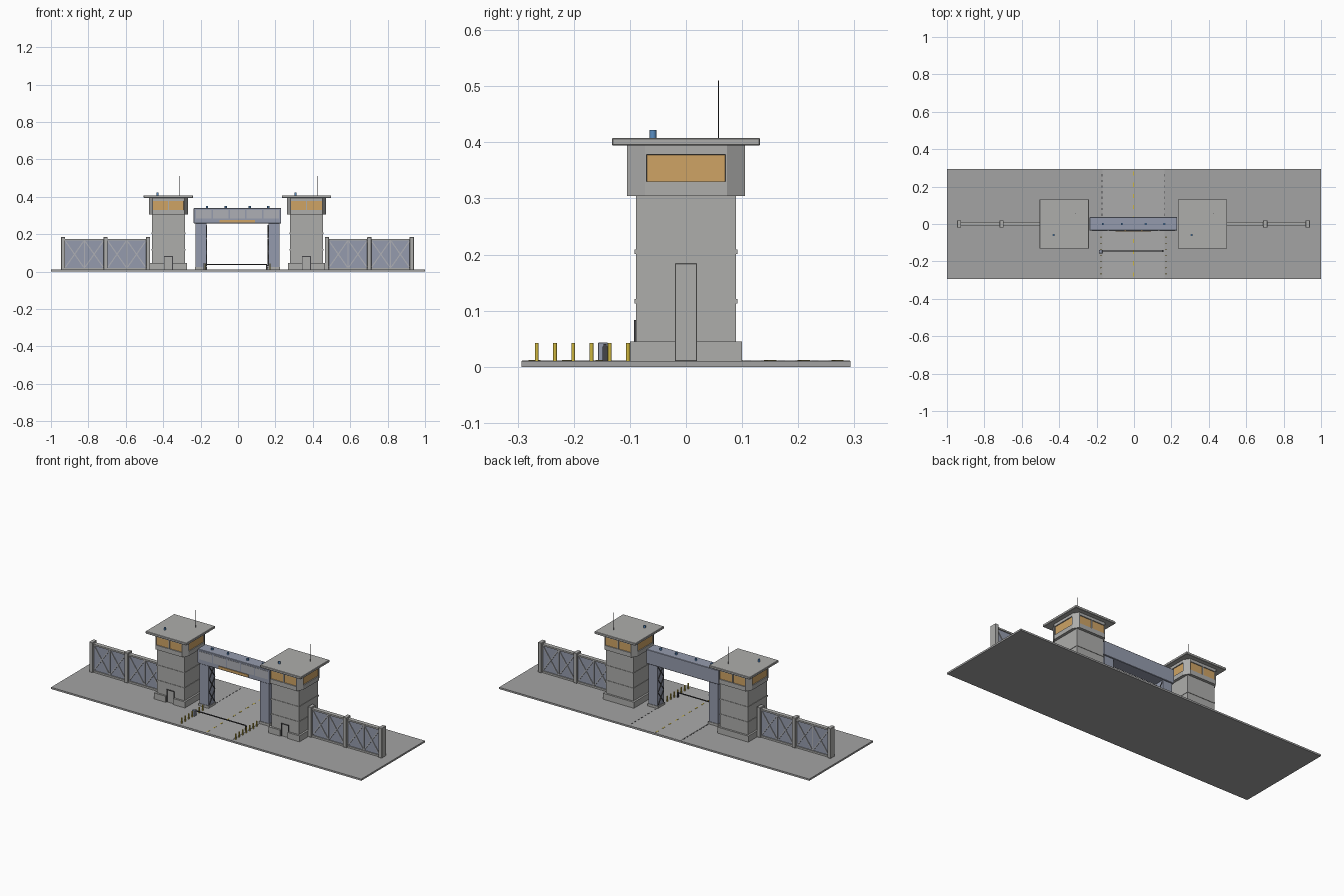
import bpy, bmesh, math
from mathutils import Matrix, Vector

if "Cube" in bpy.data.objects:
    bpy.data.objects.remove(bpy.data.objects["Cube"])

CX = -0.003  # centre line of the gate


def mat(name, r, g, b):
    m = bpy.data.materials.new(name)
    m.diffuse_color = (r, g, b, 1)
    m.use_nodes = True
    m.node_tree.nodes["Principled BSDF"].inputs["Base Color"].default_value = m.diffuse_color
    return m


CONCRETE = mat("concrete", 0.42, 0.42, 0.41)
GROUND = mat("ground_grey", 0.37, 0.37, 0.37)
ROAD = mat("road_grey", 0.41, 0.41, 0.41)
STEEL = mat("blue_grey_steel", 0.30, 0.33, 0.42)
TRIM = mat("light_trim", 0.42, 0.43, 0.46)
AMBER = mat("amber_glass", 0.62, 0.37, 0.13)
YELLOW = mat("safety_yellow", 0.62, 0.47, 0.05)
BLUE = mat("signal_blue", 0.10, 0.27, 0.55)
DARK = mat("dark_metal", 0.06, 0.06, 0.065)


def finish(name, bm, *mats):
    me = bpy.data.meshes.new(name)
    bm.to_mesh(me)
    bm.free()
    ob = bpy.data.objects.new(name, me)
    for m in mats:
        me.materials.append(m)
    bpy.context.collection.objects.link(ob)
    return ob


def add_box(bm, x0, x1, y0, y1, z0, z1):
    c = Vector(((x0 + x1) / 2, (y0 + y1) / 2, (z0 + z1) / 2))
    s = Matrix.Diagonal((abs(x1 - x0), abs(y1 - y0), abs(z1 - z0), 1))
    bmesh.ops.create_cube(bm, size=1, matrix=Matrix.Translation(c) @ s)


def boxes(name, m, items, bevel=0):
    bm = bmesh.new()
    for b in items:
        add_box(bm, *b)
    ob = finish(name, bm, m)
    if bevel:
        mod = ob.modifiers.new("bevel", 'BEVEL')
        mod.width, mod.segments = bevel, 1
    return ob


def cylinders(name, m, items, sides=12):
    """items: (x, y, z0, z1, radius)"""
    bm = bmesh.new()
    for x, y, z0, z1, r in items:
        bmesh.ops.create_cone(bm, cap_ends=True, segments=sides, radius1=r, radius2=r, depth=z1 - z0,
                              matrix=Matrix.Translation((x, y, (z0 + z1) / 2)))
    ob = finish(name, bm, m)
    for p in ob.data.polygons:
        p.use_smooth = len(p.vertices) == 4
    for e in ob.data.edges:  # keep the rims sharp
        a, b = (ob.data.vertices[i].co.z for i in e.vertices)
        e.use_edge_sharp = abs(a - b) < 1e-5
    return ob


def struts(name, m, items, w, d):
    """Flat bars between point pairs; w is the width, d the depth across."""
    bm = bmesh.new()
    for a, b in items:
        a, b = Vector(a), Vector(b)
        along = (b - a).normalized()
        across = Vector((0, 1, 0)) if abs(a.y - b.y) < 1e-6 else Vector((1, 0, 0))
        side = along.cross(across)
        rot = Matrix((side, across, along)).transposed().to_4x4()
        s = Matrix.Diagonal((w, d, (b - a).length, 1))
        bmesh.ops.create_cube(bm, size=1, matrix=Matrix.Translation((a + b) / 2) @ rot @ s)
    return finish(name, bm, m)


# Ground, road and lane dashes
boxes("ground_slab", GROUND, [(-1, 1, -0.293, 0.293, 0, 0.010)])
boxes("road", ROAD, [(CX - 0.165, CX + 0.165, -0.292, 0.292, 0.009, 0.0112)])
boxes("lane_dashes", YELLOW, [(CX - 0.003, CX + 0.003, y - 0.011, y + 0.011, 0.011, 0.0122)
                              for y in [-0.27 + 0.06 * i for i in range(10)]])
boxes("road_edge_dashes", DARK, [(CX + s * 0.168 - 0.0015, CX + s * 0.168 + 0.0015, y - 0.006, y + 0.006, 0.009, 0.0115)
                                 for s in (-1, 1) for y in [0.05 + 0.03 * i for i in range(8)]])


def cabin(x):
    """Chamfered cabin with recessed panes: two front and back, one on each side."""
    h, cx, cy = 0.105, 0.020, 0.032
    ring = [(-h + cx, -h), (0, -h), (h - cx, -h), (h, -h + cy), (h, h - cy),
            (h - cx, h), (0, h), (-h + cx, h), (-h, h - cy), (-h, -h + cy)]
    bm = bmesh.new()
    rows = [[bm.verts.new((x + px, py, z)) for px, py in ring] for z in (0.304, 0.327, 0.381, 0.394)]
    n, panes = len(ring), []
    for k in range(3):
        for i in range(n):
            j = (i + 1) % n
            f = bm.faces.new((rows[k][i], rows[k][j], rows[k + 1][j], rows[k + 1][i]))
            if k == 1 and i not in (2, 4, 7, 9):
                panes.append(f)
    bm.faces.new(rows[0][::-1])
    bm.faces.new(rows[3])
    bm.normal_update()
    bmesh.ops.inset_individual(bm, faces=panes, thickness=0.004, depth=0)
    bmesh.ops.inset_individual(bm, faces=panes, thickness=0.0005, depth=-0.005)
    for f in panes:
        f.material_index = 1
    finish("tower_cabin", bm, CONCRETE, AMBER)


# Watch towers
for x in (CX - 0.369, CX + 0.369):
    boxes("tower_shaft", CONCRETE, [(x - 0.089, x + 0.089, -0.089, 0.089, 0.01, 0.304)])
    boxes("tower_bands", CONCRETE, [(x - 0.0915, x + 0.0915, -0.0915, 0.0915, z - 0.004, z + 0.004)
                                    for z in (0.117, 0.205)])
    boxes("tower_plinth", CONCRETE, [(x - 0.1, x + 0.1, -0.085, 0.1, 0.01, 0.045),
                                     (x - 0.1, x - 0.024, -0.1, -0.085, 0.01, 0.045),
                                     (x + 0.024, x + 0.1, -0.1, -0.085, 0.01, 0.045)])
    boxes("door_frame", DARK, [(x - 0.024, x - 0.020, -0.093, -0.085, 0.01, 0.083),
                               (x + 0.020, x + 0.024, -0.093, -0.085, 0.01, 0.083),
                               (x - 0.024, x + 0.024, -0.093, -0.085, 0.079, 0.083)])
    boxes("door", CONCRETE, [(x - 0.020, x + 0.020, -0.0905, -0.085, 0.01, 0.079)])
    cabin(x)
    boxes("tower_roof", CONCRETE, [(x - 0.132, x + 0.132, -0.132, 0.132, 0.394, 0.408)], 0.002)
    cylinders("roof_beacon", BLUE, [(x - 0.058, -0.059, 0.408, 0.422, 0.006)])
    cylinders("antenna", DARK, [(x + 0.058, 0.058, 0.408, 0.510, 0.0012)], 6)

# Fences on both sides
posts = (0.932, 0.705, 0.478)
for s in (-1, 1):
    boxes("fence_posts", CONCRETE, [(CX + s * p - 0.011, CX + s * p + 0.011, -0.02, 0.02, 0.01, 0.185)
                                    for p in posts], 0.0015)
    boxes("fence_panel", STEEL, [(CX + s * posts[0], CX + s * posts[2], -0.006, 0.006, 0.01, 0.170)])
    boxes("fence_rails", CONCRETE, [(CX + s * posts[0], CX + s * posts[2], -0.012, 0.012, z0, z1)
                                    for z0, z1 in ((0.166, 0.175), (0.010, 0.020))])
    bars = []
    for a, b in zip(posts, posts[1:]):
        mid = (a + b) / 2
        for y in (-0.0075, 0.0075):
            bars.append(((CX + s * mid, y, 0.02), (CX + s * mid, y, 0.166)))
            for p, q in ((a - 0.013, mid + 0.004), (mid - 0.004, b + 0.013)):
                bars.append(((CX + s * p, y, 0.024), (CX + s * q, y, 0.162)))
                bars.append(((CX + s * q, y, 0.024), (CX + s * p, y, 0.162)))
    struts("fence_braces", TRIM, bars, 0.006, 0.005)

# Gate pillars with crossed bracing on the inner faces
for s in (-1, 1):
    a, b = CX + s * 0.165, CX + s * 0.225
    boxes("gate_pillar", STEEL, [(a, b, -0.030, 0.030, 0.01, 0.258)])
    boxes("pillar_foot", CONCRETE, [(a - s * 0.003, b + s * 0.003, -0.033, 0.033, 0.01, 0.024)])
    ix = a - s * 0.001
    bars = []
    for k in range(3):
        z0, z1 = 0.03 + 0.074 * k, 0.10 + 0.074 * k
        bars += [((ix, -0.025, z0), (ix, 0.025, z1)), ((ix, 0.025, z0), (ix, -0.025, z1))]
    struts("pillar_braces", DARK, bars, 0.004, 0.004)

# Gate header with front plates, light strip and beacons
boxes("gate_header", STEEL, [(CX - 0.234, CX + 0.234, -0.035, 0.037, 0.257, 0.340)], 0.002)
boxes("header_plates", TRIM, [(CX + c - 0.041, CX + c + 0.041, -0.037, -0.034, 0.283, 0.330)
                              for c in (-0.18, -0.09, 0, 0.09, 0.18)])
boxes("header_light_strip", AMBER, [(CX - 0.095, CX + 0.095, -0.039, -0.034, 0.263, 0.277)])
cylinders("header_beacons", BLUE, [(CX + c, 0, 0.340, 0.351, 0.006) for c in (-0.163, -0.062, 0.066, 0.165)])

# Bollards beside the approach
cylinders("bollards", YELLOW, [(CX + s * 0.174, -0.266 + 0.0325 * i, 0.01, 0.042, 0.0035)
                               for s in (-1, 1) for i in range(7)], 10)

# Boom barrier
boxes("barrier_box", STEEL, [(CX - 0.184, CX - 0.166, -0.157, -0.139, 0.01, 0.043)], 0.001)
boxes("barrier_boom", DARK, [(CX - 0.170, CX + 0.158, -0.147, -0.142, 0.036, 0.041)])
boxes("barrier_rest", DARK, [(CX + 0.154, CX + 0.160, -0.149, -0.140, 0.01, 0.036)])
